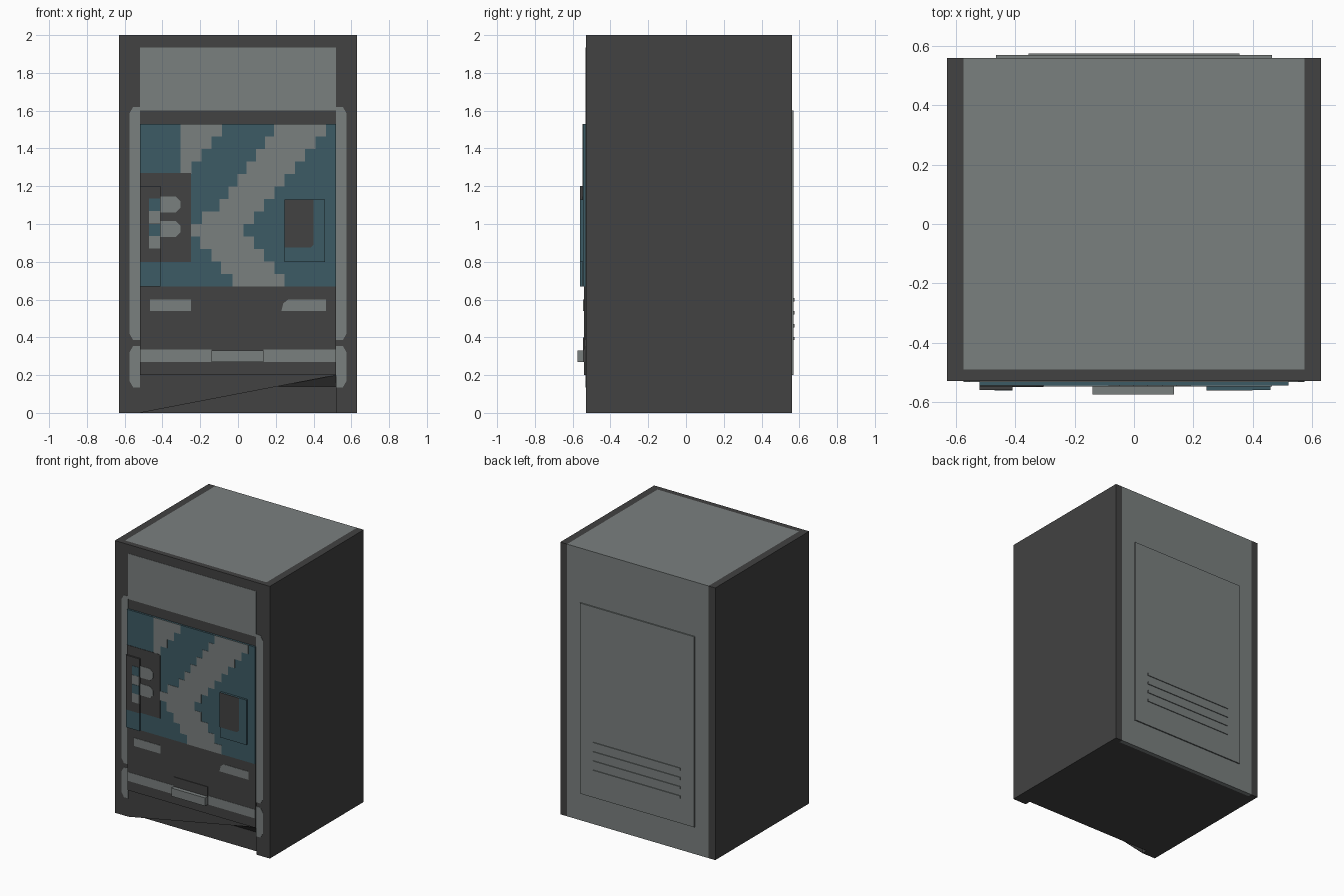
import bpy, bmesh
from mathutils import Vector

if "Cube" in bpy.data.objects:
    bpy.data.objects.remove(bpy.data.objects["Cube"])


def material(name, rgb):
    m = bpy.data.materials.new(name)
    m.diffuse_color = (*rgb, 1)
    m.use_nodes = True
    m.node_tree.nodes["Principled BSDF"].inputs["Base Color"].default_value = m.diffuse_color
    return m


DARK = material("charcoal", (0.054, 0.054, 0.054))
LIGHT = material("light grey", (0.195, 0.215, 0.212))
TEAL = material("teal", (0.046, 0.105, 0.13))


def finish(name, bm, *mats):
    bmesh.ops.recalc_face_normals(bm, faces=bm.faces[:])
    me = bpy.data.meshes.new(name)
    bm.to_mesh(me)
    bm.free()
    for m in mats:
        me.materials.append(m)
    ob = bpy.data.objects.new(name, me)
    bpy.context.collection.objects.link(ob)
    return ob


def add_prism(bm, pts, y0, y1):
    """Front outline in x,z extruded along y."""
    a = [bm.verts.new((x, y0, z)) for x, z in pts]
    b = [bm.verts.new((x, y1, z)) for x, z in pts]
    bm.faces.new(a)
    bm.faces.new(b[::-1])
    for i in range(len(pts)):
        j = (i + 1) % len(pts)
        bm.faces.new((a[i], b[i], b[j], a[j]))


def rect(x0, x1, z0, z1):
    return [(x0, z0), (x1, z0), (x1, z1), (x0, z1)]


def prism(name, outlines, y0, y1, mat):
    bm = bmesh.new()
    for pts in outlines:
        add_prism(bm, pts, y0, y1)
    return finish(name, bm, mat)


def box(name, x0, x1, z0, z1, y0, y1, mat):
    return prism(name, [rect(x0, x1, z0, z1)], y0, y1, mat)


FRONT, BACK = -0.53, 0.56     # cabinet faces
DOOR = -0.545                 # door panel face

# Cabinet: light roof and back between dark corner strips
bm = bmesh.new()
add_prism(bm, rect(-0.63, 0.63, 0, 2), FRONT, BACK)
for co, no in (((0.575, 0, 0), (1, 0, 0)), ((-0.575, 0, 0), (1, 0, 0)),
               ((0, -0.49, 0), (0, 1, 0)), ((0, 0.53, 0), (0, 1, 0))):
    bmesh.ops.bisect_plane(bm, geom=bm.verts[:] + bm.edges[:] + bm.faces[:],
                           plane_co=co, plane_no=no)
bmesh.ops.recalc_face_normals(bm, faces=bm.faces[:])
for f in bm.faces:
    c = f.calc_center_median()
    top = f.normal.z > 0.5 and c.y > -0.49
    back = f.normal.y > 0.5
    under = f.normal.z < -0.5 and c.y > 0.53
    f.material_index = int(abs(c.x) < 0.575 and (top or back or under))
cabinet = finish("cabinet", bm, DARK, LIGHT)

# Kick recess cut under the door
bm = bmesh.new()
side = [(-0.7, -0.1), (-0.487, -0.1), (-0.487, 0.14), (-0.53, 0.2), (-0.7, 0.2)]
face = bm.faces.new([bm.verts.new((-0.52, y, z)) for y, z in side])
ext = bmesh.ops.extrude_face_region(bm, geom=[face])["geom"]
bmesh.ops.translate(bm, vec=Vector((1.04, 0, 0)),
                    verts=[v for v in ext if isinstance(v, bmesh.types.BMVert)])
cutter = finish("kick_recess_cutter", bm, DARK)
cutter.hide_render = True
cutter.hide_set(True)
mod = cabinet.modifiers.new("kick_recess", "BOOLEAN")
mod.object = cutter
mod.operation = "DIFFERENCE"
mod.solver = "EXACT"

# Slanted kick plate in front of the recess
prism("kick_plate", [[(-0.52, 0), (0.52, 0.2), (-0.52, 0.2)]], FRONT, -0.527, DARK)

# Sign panel at the top
box("sign_panel", -0.52, 0.52, 1.6, 1.935, FRONT - 0.002, FRONT, LIGHT)
box("sign_lower_border", -0.52, 0.52, 1.53, 1.6, FRONT - 0.001, FRONT, DARK)

# Side trims, with corners clipped on the outer edge
trims = []
for s in (-1, 1):
    for z0, z1 in ((0.385, 1.62), (0.135, 0.355)):
        trims.append([(s * 0.52, z0), (s * 0.555, z0), (s * 0.575, z0 + 0.035),
                      (s * 0.575, z1 - 0.035), (s * 0.555, z1), (s * 0.52, z1)])
prism("side_trims", trims, FRONT - 0.002, FRONT, LIGHT)

# Door: teal upper half, dark lower half
box("door_upper", -0.52, 0.52, 0.67, 1.53, DOOR, FRONT, TEAL)
box("door_lower", -0.52, 0.52, 0.2, 0.67, -0.541, FRONT, DARK)

# Stepped decorative stripes on the door
h = 0.86 / 13
rows = []
for i in range(13):
    z1 = 1.53 - i * h
    if i < 7:
        left = 0.19 - 0.048 * i
    else:
        left = (-0.19, -0.25, -0.2, -0.14, -0.09, -0.03)[i - 7]
    right = 0.465 - 0.0545 * (i if i <= 8 else 16 - i)
    rows.append(rect(left, right, z1 - h, z1))
for i in range(4):
    z1 = 1.53 - i * h
    rows.append(rect(-0.305, -0.085 - 0.054 * i, z1 - h, z1))
prism("door_stripes", rows, DOOR - 0.002, DOOR, LIGHT)

# Control panel with two light buttons
box("control_panel", -0.52, -0.25, 0.8, 1.27, DOOR - 0.003, DOOR, DARK)
buttons = []
for z0, z1 in ((0.93, 1.015), (1.06, 1.145)):
    buttons.append([(-0.41, z0), (-0.33, z0), (-0.305, z0 + 0.025),
                    (-0.305, z1 - 0.025), (-0.33, z1), (-0.41, z1)])
prism("buttons", buttons, DOOR - 0.005, DOOR, LIGHT)

# Raised handle bar with coloured marks
box("handle_bar_lower", -0.52, -0.41, 0.67, 0.8, -0.56, FRONT, TEAL)
box("handle_bar", -0.52, -0.41, 0.8, 1.2, -0.56, FRONT, DARK)
for name, mat, zs in (("handle_light_marks", LIGHT, (0.87, 1.003)),
                      ("handle_teal_marks", TEAL, (0.935, 1.07))):
    prism(name, [rect(-0.47, -0.41, z, z + 0.066) for z in zs], -0.562, -0.56, mat)

# Raised display box with dark window
box("display_box", 0.245, 0.46, 0.8, 1.13, -0.56, FRONT, TEAL)
prism("display_window", [[(0.245, 0.875), (0.385, 0.875), (0.4, 0.89),
                          (0.4, 1.13), (0.245, 1.13)]], -0.562, -0.56, DARK)

# Lower door plates and bumper strip
prism("lower_plates", [rect(-0.465, -0.25, 0.54, 0.6),
                       [(0.23, 0.54), (0.465, 0.54), (0.465, 0.6),
                        (0.265, 0.6), (0.24, 0.58)]], -0.544, -0.541, LIGHT)
box("bumper_strip", -0.52, 0.52, 0.27, 0.335, -0.543, -0.541, LIGHT)

# Delivery tray
box("tray_back", -0.14, 0.135, 0.27, 0.4, -0.546, FRONT, DARK)
box("tray_shelf", -0.14, 0.135, 0.27, 0.33, -0.575, FRONT, LIGHT)

# Rear access panel and vent slats
box("rear_panel", -0.465, 0.465, 0.2, 1.6, BACK, 0.569, LIGHT)
prism("vent_slats", [rect(-0.355, 0.355, 0.385 + i * 0.068, 0.403 + i * 0.068)
                     for i in range(4)], 0.569, 0.575, LIGHT)
